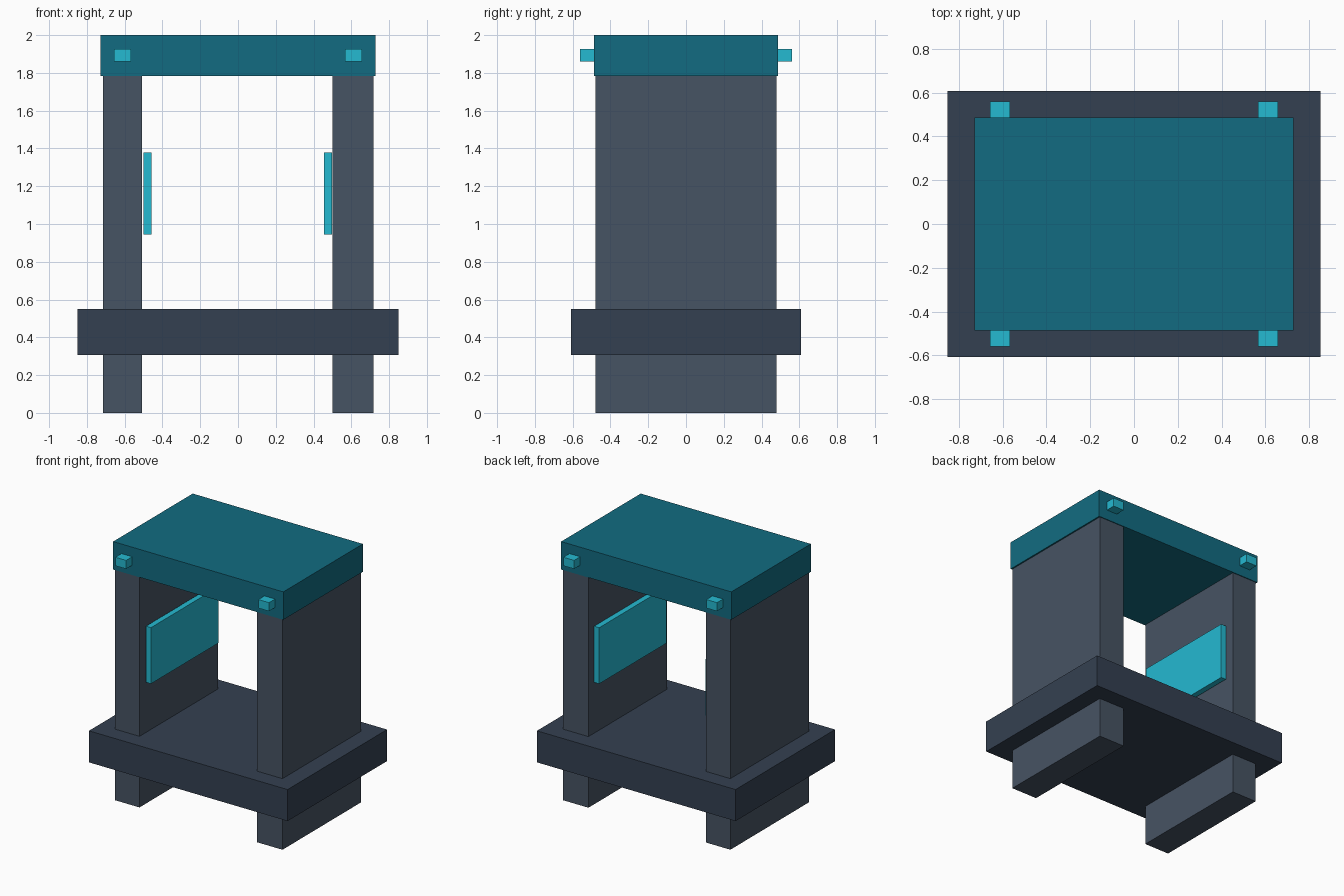
import bpy

if "Cube" in bpy.data.objects:
    bpy.data.objects.remove(bpy.data.objects["Cube"])


def material(name, rgb):
    """Flat colour given as sRGB 0-255, stored as linear."""
    mat = bpy.data.materials.new(name)
    mat.diffuse_color = [(c / 255) ** 2.2 for c in rgb] + [1.0]
    mat.use_nodes = True
    mat.node_tree.nodes["Principled BSDF"].inputs["Base Color"].default_value = mat.diffuse_color
    return mat


slate = material("slate", (72, 84, 99))
dark_slate = material("dark_slate", (55, 66, 82))
teal = material("teal", (25, 107, 128))
cyan = material("cyan", (41, 184, 208))


def box(name, x, y, z, mat):
    """Box spanning the (low, high) pair on each axis."""
    spans = (x, y, z)
    bpy.ops.mesh.primitive_cube_add(size=1, location=[(a + b) / 2 for a, b in spans])
    obj = bpy.context.object
    obj.name = name
    obj.scale = [b - a for a, b in spans]
    bpy.ops.object.transform_apply(location=False, rotation=False, scale=True)
    obj.data.materials.append(mat)
    return obj


# Platform and roof slabs
box("platform", (-0.85, 0.85), (-0.608, 0.608), (0.306, 0.55), dark_slate)
box("roof", (-0.728, 0.728), (-0.486, 0.486), (1.784, 2.0), teal)

# Side walls running through the platform down to the ground
box("left_wall", (-0.716, -0.507), (-0.48, 0.48), (0, 1.785), slate)
box("right_wall", (0.499, 0.717), (-0.48, 0.48), (0, 1.785), slate)

# Thin panels along the inner wall faces
box("left_panel", (-0.50, -0.457), (-0.412, 0.412), (0.944, 1.378), cyan)
box("right_panel", (0.455, 0.498), (-0.412, 0.412), (0.944, 1.378), cyan)

# Pegs on the front and back of the roof
for side, sx in (("left", -1), ("right", 1)):
    for end, sy in (("front", -1), ("back", 1)):
        xs = sorted((sx * 0.566, sx * 0.657))
        ys = sorted((sy * 0.44, sy * 0.56))
        box(f"{end}_{side}_peg", xs, ys, (1.86, 1.926), cyan)
